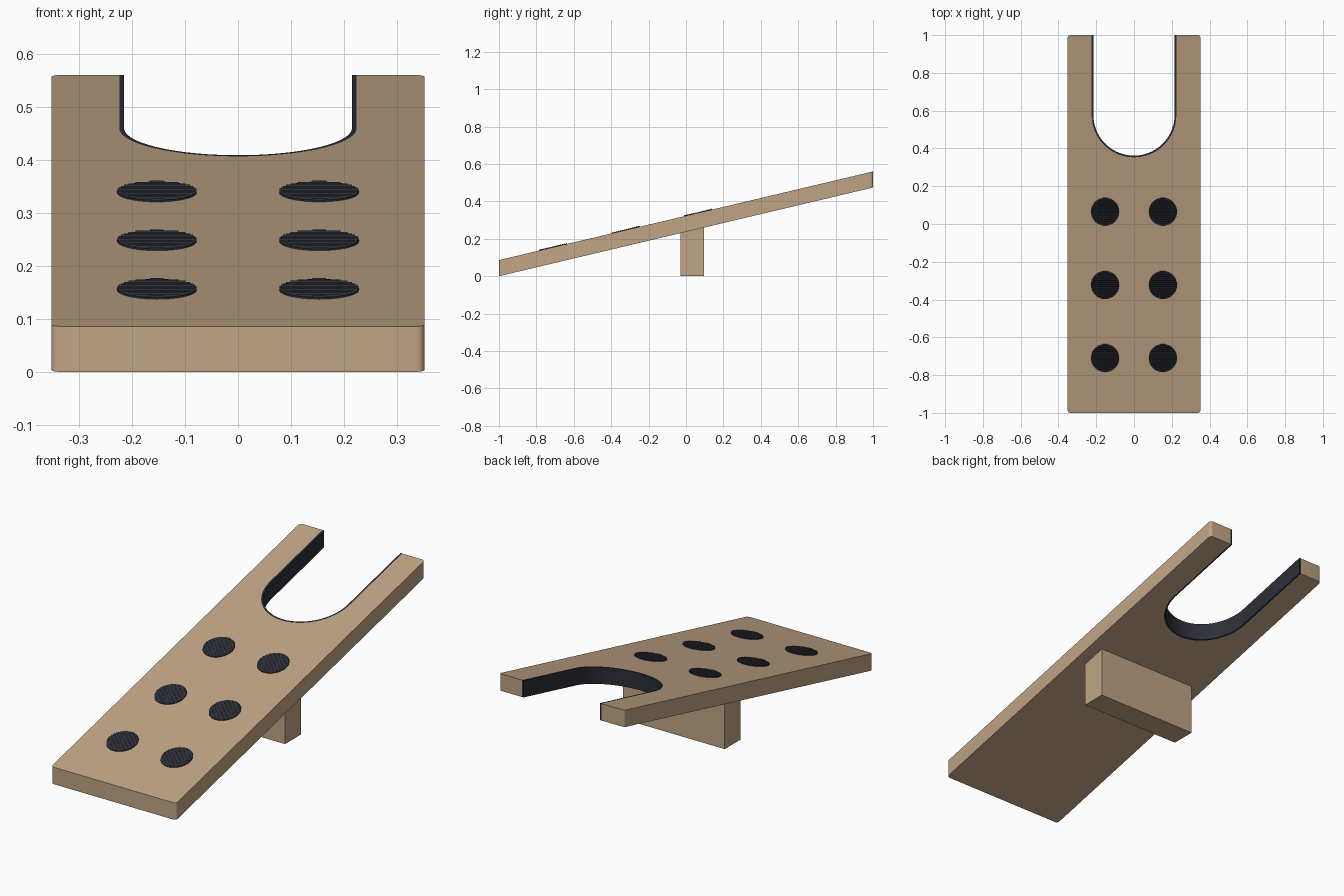
import bpy, bmesh, math

if "Cube" in bpy.data.objects:
    bpy.data.objects.remove(bpy.data.objects["Cube"])

SLOPE = 0.237      # rise of the board per unit of length
THICK = 0.086      # vertical thickness of the board
NOTCH_Y = 0.577    # centre of the heel notch arc


def material(name, rgb):
    m = bpy.data.materials.new(name)
    m.diffuse_color = (*rgb, 1)
    m.use_nodes = True
    m.node_tree.nodes["Principled BSDF"].inputs["Base Color"].default_value = m.diffuse_color
    return m


WOOD = material("light wood", (0.53, 0.375, 0.235))
RUBBER = material("dark rubber", (0.026, 0.028, 0.040))


def underside(y):
    return SLOPE * (y + 1)


def prism(name, outline, low, high, mat, smooth=True):
    """Extrude a plan outline vertically between two height functions."""
    bm = bmesh.new()
    bottom = [bm.verts.new((x, y, low(y))) for x, y in outline]
    top = [bm.verts.new((x, y, high(y))) for x, y in outline]
    bm.faces.new(bottom[::-1])
    bm.faces.new(top)
    n = len(outline)
    for i in range(n):
        j = (i + 1) % n
        bm.faces.new((bottom[i], bottom[j], top[j], top[i]))
    bmesh.ops.recalc_face_normals(bm, faces=bm.faces)
    return finish(name, bm, mat, smooth)


def finish(name, bm, mat, smooth):
    me = bpy.data.meshes.new(name)
    bm.to_mesh(me)
    bm.free()
    me.materials.append(mat)
    ob = bpy.data.objects.new(name, me)
    bpy.context.collection.objects.link(ob)
    if smooth:
        bpy.ops.object.select_all(action='DESELECT')
        ob.select_set(True)
        bpy.context.view_layer.objects.active = ob
        bpy.ops.object.shade_smooth_by_angle(angle=math.radians(30))
    return ob


def arc(cx, cy, r, a0, a1, n):
    return [(cx + r * math.cos(math.radians(a0 + (a1 - a0) * i / n)),
             cy + r * math.sin(math.radians(a0 + (a1 - a0) * i / n)))
            for i in range(n + 1)]


def notch(r):
    """U-shaped path, from the right prong tip to the left one."""
    return [(r, 1)] + arc(0, NOTCH_Y, r, 0, -180, 48) + [(-r, 1)]


def surface(y):
    return underside(y) + THICK


# Sloping board with rounded outer corners and a notch
W, C = 0.352, 0.015
board = (arc(-W + C, -1 + C, C, 180, 270, 5) + arc(W - C, -1 + C, C, 270, 360, 5)
         + arc(W - C, 1 - C, C, 0, 90, 5) + notch(0.224)
         + arc(-W + C, 1 - C, C, 90, 180, 5))
prism("board", board, underside, surface, WOOD)

# Rubber lining inside the notch
prism("notch_lining", notch(0.224) + notch(0.215)[::-1], underside, surface, RUBBER)

# Support block, its top cut to the slope of the board
block = [(-0.286, -0.03), (0.286, -0.03), (0.286, 0.097), (-0.286, 0.097)]
prism("support_block", block, lambda y: 0, underside, WOOD, smooth=False)


def ribs(name, cx, cy, r, count):
    """Fine ridges running across a round grip pad."""
    bm = bmesh.new()
    pitch = 2 * r / count
    for i in range(count):
        y = -r + pitch * (i + 0.5)
        half = math.sqrt(r * r - (abs(y) + pitch * 0.4) ** 2)
        ends = []
        for x in (cx - half, cx + half):
            ends.append([bm.verts.new((x, cy + y + dy, surface(cy + y + dy) + h))
                         for dy, h in ((-pitch * 0.4, 0.003), (0, 0.006), (pitch * 0.4, 0.003))])
        a, b = ends
        bm.faces.new(a)
        bm.faces.new(b[::-1])
        for j in range(2):
            bm.faces.new((a[j], b[j], b[j + 1], a[j + 1]))
    bmesh.ops.recalc_face_normals(bm, faces=bm.faces)
    finish(name, bm, RUBBER, False)


# Round grip pads in two columns of three
for row, y in enumerate((-0.71, -0.323, 0.065)):
    for side, x in (("left", -0.153), ("right", 0.153)):
        prism(f"grip_pad_{side}_{row + 1}", arc(x, y, 0.075, 0, 352.5, 47),
              lambda v: surface(v) - 0.002, lambda v: surface(v) + 0.003, RUBBER)
        ribs(f"grip_ribs_{side}_{row + 1}", x, y, 0.075, 14)
